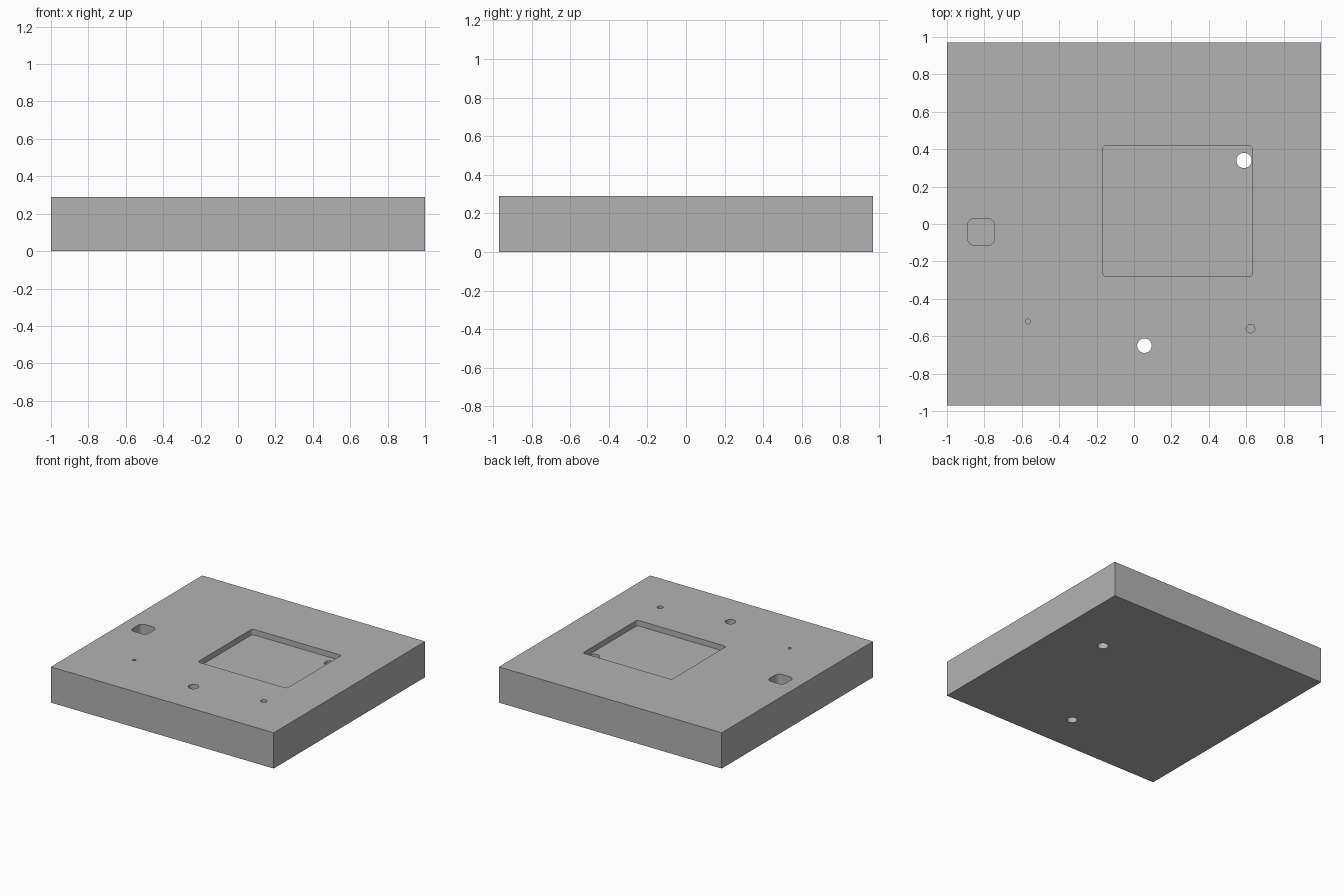
import bpy, bmesh, math

cube = bpy.data.objects.get("Cube")
if cube:
    bpy.data.objects.remove(cube, do_unlink=True)

HEIGHT = 0.29

# Single grey material
grey = bpy.data.materials.new("plain grey")
grey.use_nodes = True
colour = (0.45, 0.45, 0.45, 1)
grey.diffuse_color = colour
grey.node_tree.nodes["Principled BSDF"].inputs["Base Color"].default_value = colour


def rounded_prism(name, x0, x1, y0, y1, z0, z1, radius=0, steps=8):
    """Upright prism over a rectangle with optional rounded corners."""
    corners = [(x1 - radius, y1 - radius), (x0 + radius, y1 - radius),
               (x0 + radius, y0 + radius), (x1 - radius, y0 + radius)]
    bm = bmesh.new()
    ring = []
    for i, (cx, cy) in enumerate(corners):
        for s in range(steps + 1 if radius else 1):
            a = math.pi / 2 * (i + s / steps)
            ring.append(bm.verts.new((cx + radius * math.cos(a),
                                      cy + radius * math.sin(a), z0)))
    base = bm.faces.new(ring)
    top = bmesh.ops.extrude_face_region(bm, geom=[base])["geom"]
    verts = [v for v in top if isinstance(v, bmesh.types.BMVert)]
    bmesh.ops.translate(bm, verts=verts, vec=(0, 0, z1 - z0))
    bmesh.ops.recalc_face_normals(bm, faces=bm.faces)
    return finish(name, bm)


def cylinder(name, x, y, z0, z1, radius):
    bm = bmesh.new()
    bmesh.ops.create_cone(bm, cap_ends=True, segments=40, radius1=radius,
                          radius2=radius, depth=z1 - z0)
    bmesh.ops.translate(bm, verts=bm.verts, vec=(x, y, (z0 + z1) / 2))
    return finish(name, bm)


def finish(name, bm):
    mesh = bpy.data.meshes.new(name)
    bm.to_mesh(mesh)
    bm.free()
    mesh.materials.append(grey)
    obj = bpy.data.objects.new(name, mesh)
    bpy.context.collection.objects.link(obj)
    return obj


# Plate body
plate = rounded_prism("plate", -1, 1, -0.97, 0.97, 0, HEIGHT)

# Pockets, through holes and blind holes
TOP = HEIGHT + 0.05
cutters = [
    rounded_prism("large_pocket_cutter", -0.166, 0.634, -0.28, 0.42,
                  HEIGHT - 0.045, TOP, 0.02),
    rounded_prism("small_pocket_cutter", -0.89, -0.745, -0.115, 0.03,
                  HEIGHT - 0.12, TOP, 0.04),
    cylinder("pocket_through_hole_cutter", 0.588, 0.34, -0.05, TOP, 0.041),
    cylinder("front_through_hole_cutter", 0.056, -0.65, -0.05, TOP, 0.039),
    cylinder("left_blind_hole_cutter", 0.623, -0.559, HEIGHT - 0.12, TOP, 0.023),
    cylinder("right_blind_hole_cutter", -0.567, -0.521, HEIGHT - 0.1, TOP, 0.013),
]
bpy.context.view_layer.objects.active = plate
for cutter in cutters:
    mod = plate.modifiers.new(cutter.name, "BOOLEAN")
    mod.operation = "DIFFERENCE"
    mod.solver = "EXACT"
    mod.object = cutter
    bpy.ops.object.modifier_apply(modifier=mod.name)
    bpy.data.objects.remove(cutter, do_unlink=True)

# Smooth hole walls, sharp edges elsewhere
bpy.ops.object.select_all(action="DESELECT")
plate.select_set(True)
bpy.ops.object.shade_smooth_by_angle(angle=math.radians(30))
